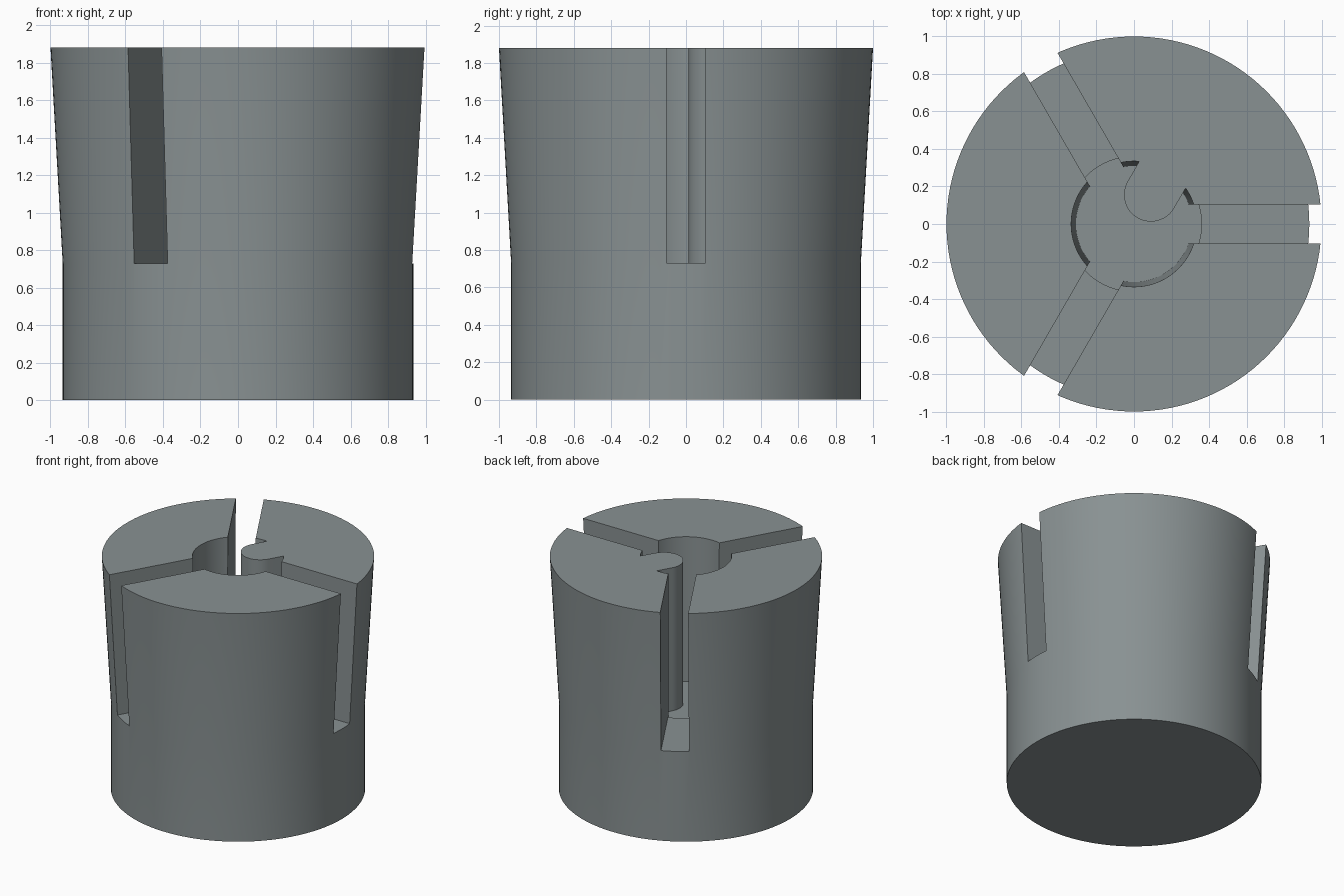
import bpy, bmesh, math
from mathutils import Matrix

if "Cube" in bpy.data.objects:
    bpy.data.objects.remove(bpy.data.objects["Cube"])

H, FLOOR, RECESS = 1.88, 0.73, 0.72   # top, slot floor, bore floor
HW = 0.103                            # half width of a slot
SEG = 128

mat = bpy.data.materials.new("steel grey")
mat.diffuse_color = (0.25, 0.285, 0.29, 1)
mat.use_nodes = True
mat.node_tree.nodes["Principled BSDF"].inputs["Base Color"].default_value = mat.diffuse_color


def make(name, bm):
    bmesh.ops.recalc_face_normals(bm, faces=bm.faces)
    me = bpy.data.meshes.new(name)
    bm.to_mesh(me)
    bm.free()
    me.materials.append(mat)
    ob = bpy.data.objects.new(name, me)
    bpy.context.collection.objects.link(ob)
    return ob


def stack(name, rings):
    """Solid of revolution from (radius, z) rings, capped at both ends."""
    bm = bmesh.new()
    loops = [[bm.verts.new((r * math.cos(2 * math.pi * i / SEG),
                            r * math.sin(2 * math.pi * i / SEG), z))
              for i in range(SEG)] for r, z in rings]
    for a, b in zip(loops, loops[1:]):
        for i in range(SEG):
            j = (i + 1) % SEG
            bm.faces.new((a[i], a[j], b[j], b[i]))
    bm.faces.new(loops[0])
    bm.faces.new(loops[-1])
    return make(name, bm)


def prism(name, pts, z0, z1, angle):
    """Vertical prism over a flat outline, turned about z."""
    bm = bmesh.new()
    low = [bm.verts.new((x, y, z0)) for x, y in pts]
    face = bm.faces.new(low)
    out = bmesh.ops.extrude_face_region(bm, geom=[face])
    for v in out["geom"]:
        if isinstance(v, bmesh.types.BMVert):
            v.co.z = z1
    bmesh.ops.rotate(bm, verts=bm.verts, matrix=Matrix.Rotation(math.radians(angle), 3, 'Z'))
    return make(name, bm)


def cut(target, cutter):
    m = target.modifiers.new("cut", 'BOOLEAN')
    m.operation, m.solver, m.object = 'DIFFERENCE', 'EXACT', cutter
    bpy.context.view_layer.objects.active = target
    bpy.ops.object.modifier_apply(modifier=m.name)
    bpy.data.objects.remove(cutter, do_unlink=True)


# Body: straight base with flared jaws above
body = stack("collet_body", [(0.935, 0), (0.935, FLOOR), (1.0, H)])

# Bore, leaving a round-nosed key standing at 60 degrees
slope = 0.025 / (H - RECESS)
bore = stack("bore_cutter", [(0.31, RECESS), (0.335 + slope * 0.2, H + 0.2)])
R, D = 0.143, 0.18
nose = [(D + R * math.cos(a), R * math.sin(a))
        for a in (math.pi / 2 + math.pi * i / 32 for i in range(33))]
key = prism("key_cutter", nose + [(0.7, -R), (0.7, R)], 0.5, H + 0.5, 60)
cut(bore, key)
cut(body, bore)

# Three radial slots, each with a shallow arc recess at its inner end
half = math.asin(HW / 0.36)
arc = [(0.36 * math.cos(a), 0.36 * math.sin(a))
       for a in (-half + 2 * half * i / 12 for i in range(13))]
for ang in (0, 120, 240):
    # inner end stops inside the bore so the key stays whole
    cut(body, prism("slot_cutter", [(0.24, -HW), (1.3, -HW), (1.3, HW), (0.24, HW)],
                    FLOOR, H + 0.3, ang))
    cut(body, prism("recess_cutter", [(0.24, -HW)] + arc + [(0.24, HW)],
                    RECESS, FLOOR + 0.05, ang))

# Smooth walls with crisp edges
for o in bpy.context.selected_objects:
    o.select_set(False)
body.select_set(True)
bpy.context.view_layer.objects.active = body
bpy.ops.object.shade_smooth_by_angle(angle=math.radians(30))
